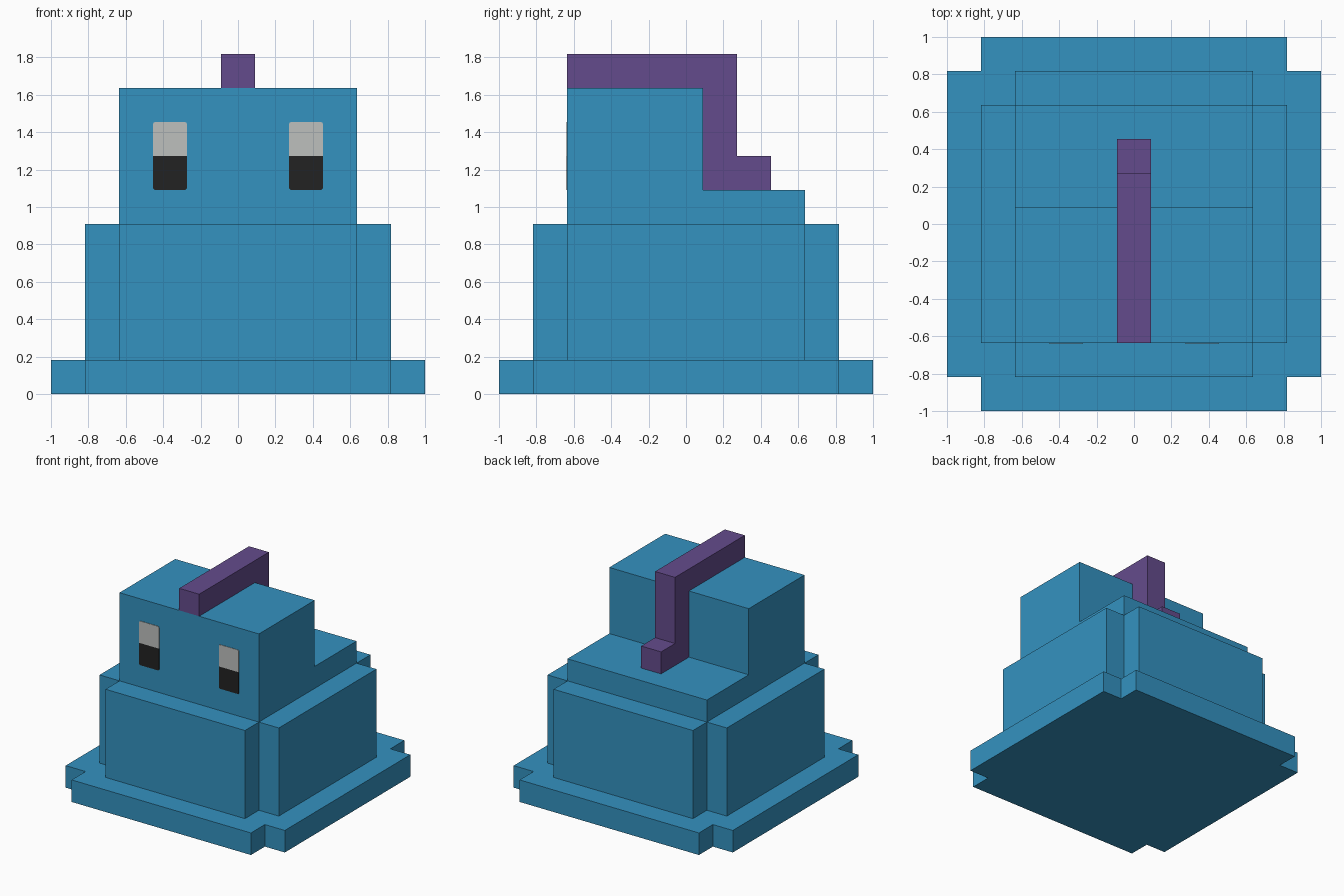
import bpy, bmesh, math
from mathutils import Vector

if "Cube" in bpy.data.objects:
    bpy.data.objects.remove(bpy.data.objects["Cube"], do_unlink=True)

U = 2 / 11  # one block


def material(name, srgb):
    lin = [((c / 255 + 0.055) / 1.055) ** 2.4 for c in srgb]
    m = bpy.data.materials.new(name)
    m.use_nodes = True
    m.diffuse_color = (*lin, 1)
    m.node_tree.nodes["Principled BSDF"].inputs["Base Color"].default_value = (*lin, 1)
    return m


blue = material("blue", (52, 146, 192))
purple = material("purple", (100, 75, 140))
grey = material("pale grey", (190, 192, 190))
black = material("black", (34, 34, 34))


def prism(name, outline, axis, lo, hi, mat):
    """Extrude a 2D outline (in blocks) along an axis from lo to hi."""
    def place(a, b, d):
        return Vector({"x": (d, a, b), "y": (a, d, b), "z": (a, b, d)}[axis]) * U

    bm = bmesh.new()
    face = bm.faces.new([bm.verts.new(place(a, b, lo)) for a, b in outline])
    ext = bmesh.ops.extrude_face_region(bm, geom=[face])
    verts = [v for v in ext["geom"] if isinstance(v, bmesh.types.BMVert)]
    bmesh.ops.translate(bm, verts=verts, vec=place(0, 0, hi - lo))
    bmesh.ops.recalc_face_normals(bm, faces=bm.faces)
    mesh = bpy.data.meshes.new(name)
    bm.to_mesh(mesh)
    bm.free()
    mesh.materials.append(mat)
    obj = bpy.data.objects.new(name, mesh)
    bpy.context.collection.objects.link(obj)
    return obj


def notched_square(h):
    """Square of half-width h with a one-block notch at each corner."""
    s = h - 1
    quarter = [(h, -s), (h, s), (s, s)]
    pts = []
    for _ in range(4):
        pts += quarter
        quarter = [(-b, a) for a, b in quarter]
    return pts


def eye_half(cx, z, up, r=0.07):
    """Unit square with its outer (upper or lower) corners slightly rounded."""
    flat, tip = (z, z + 1) if up else (z + 1, z)
    sign = 1 if up else -1
    pts = [(cx - 0.5, flat), (cx + 0.5, flat)]
    for side, start in ((1, 0), (-1, 90)):
        for i in range(4):
            t = math.radians(start + i * 30)
            pts.append((cx + side * (0.5 - r) + r * math.cos(t),
                        tip - sign * r + sign * r * math.sin(t)))
    return pts


# Stepped body
prism("base", notched_square(5.5), "z", 0, 1, blue)
prism("body", notched_square(4.5), "z", 1, 5, blue)

# Head with a lower step at the back (side profile: y, z)
prism("head", [(-3.5, 5), (3.5, 5), (3.5, 6), (0.5, 6), (0.5, 9), (-3.5, 9)],
      "x", -3.5, 3.5, blue)

# Crest running over the head and down the back
prism("crest", [(-3.5, 9), (0.5, 9), (0.5, 6), (2.5, 6), (2.5, 7), (1.5, 7),
                (1.5, 10), (-3.5, 10)], "x", -0.5, 0.5, purple)

# Eyes: thin plates on the front of the head
for side, x in (("left", 2), ("right", -2)):
    prism(f"{side}_eye_white", eye_half(x, 7, True), "y", -3.52, -3.5, grey)
    prism(f"{side}_eye_pupil", eye_half(x, 6, False), "y", -3.52, -3.5, black)
